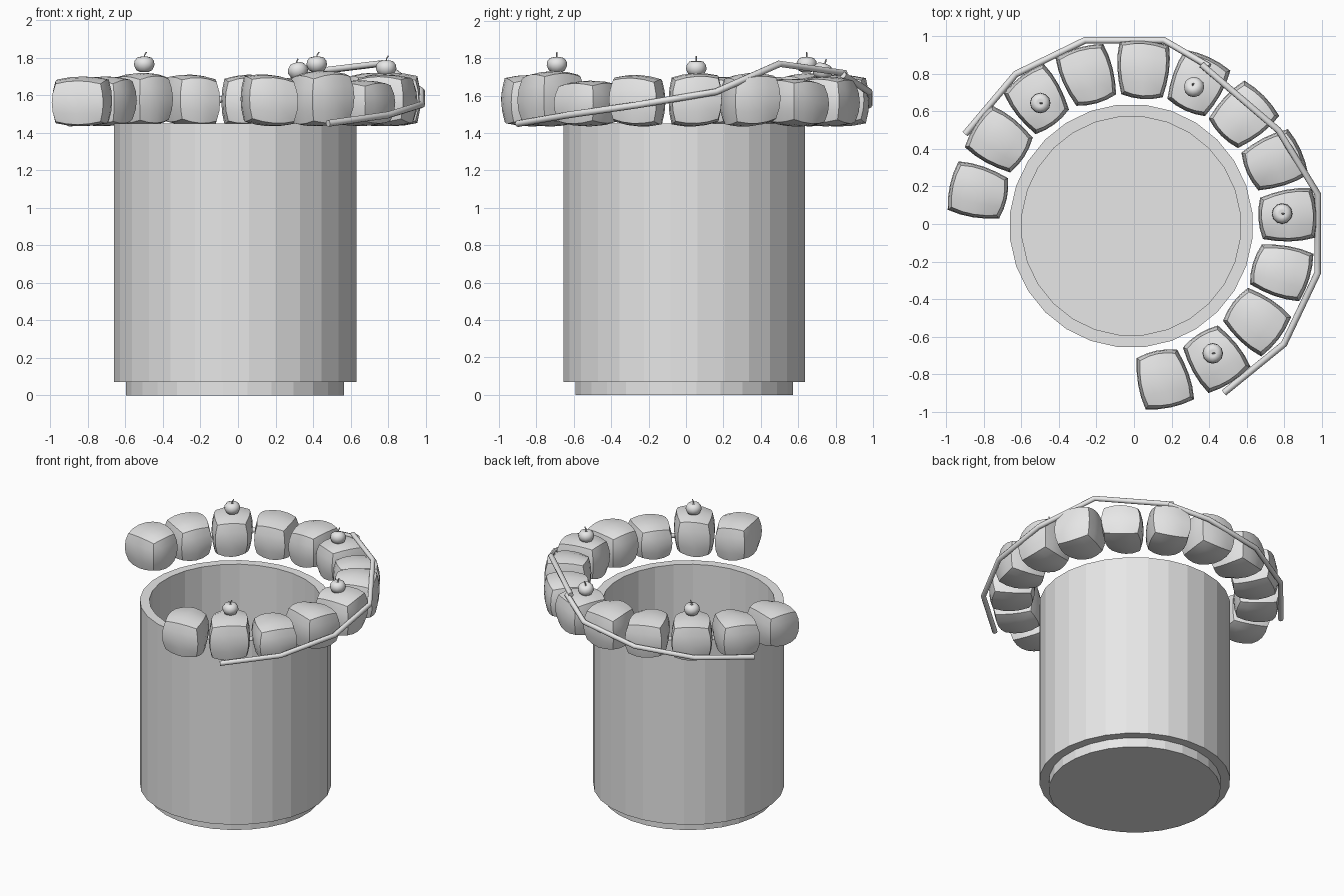
import bpy, bmesh, math, random
from mathutils import Vector, Matrix

random.seed(4)
cube = bpy.data.objects.get("Cube")
if cube:
    bpy.data.objects.remove(cube, do_unlink=True)

grey = bpy.data.materials.new("plain_grey")
grey.use_nodes = True
grey.diffuse_color = (0.8, 0.8, 0.8, 1)
grey.node_tree.nodes["Principled BSDF"].inputs["Base Color"].default_value = (0.8, 0.8, 0.8, 1)

CENTRE = Vector((-0.015, -0.01, 0))


def finish(bm, name, smooth_angle=None):
    """Turn a bmesh into a named grey object."""
    bmesh.ops.recalc_face_normals(bm, faces=bm.faces)
    mesh = bpy.data.meshes.new(name)
    bm.to_mesh(mesh)
    bm.free()
    mesh.materials.append(grey)
    obj = bpy.data.objects.new(name, mesh)
    bpy.context.collection.objects.link(obj)
    if smooth_angle:
        bpy.ops.object.select_all(action='DESELECT')
        obj.select_set(True)
        bpy.context.view_layer.objects.active = obj
        bpy.ops.object.shade_smooth_by_angle(angle=math.radians(smooth_angle))
    return obj


def lathe(profile, sides, name, location, smooth_angle=None):
    """Revolve a (radius, height) profile that starts and ends on the axis."""
    bm = bmesh.new()
    verts = [bm.verts.new((r, 0, z)) for r, z in profile]
    edges = [bm.edges.new(pair) for pair in zip(verts, verts[1:])]
    bmesh.ops.spin(bm, geom=verts + edges, cent=(0, 0, 0), axis=(0, 0, 1),
                   angle=math.tau, steps=sides, use_duplicate=False)
    bmesh.ops.remove_doubles(bm, verts=bm.verts, dist=0.0002)
    obj = finish(bm, name, smooth_angle)
    obj.location = location
    return obj


def tube(points, radius, sides, name):
    """Faceted tube along a path of straight segments."""
    curve = bpy.data.curves.new(name, 'CURVE')
    curve.dimensions = '3D'
    curve.bevel_depth = radius
    curve.bevel_resolution = sides // 2 - 2
    curve.use_fill_caps = True
    spline = curve.splines.new('POLY')
    spline.points.add(len(points) - 1)
    for point, co in zip(spline.points, points):
        point.co = (*co, 1)
    curve.materials.append(grey)
    obj = bpy.data.objects.new(name, curve)
    bpy.context.collection.objects.link(obj)
    return obj


# Pot: stepped foot, straight wall, flat rim and deep hollow
pot = lathe([(0, 0), (0.585, 0), (0.585, 0.07), (0.65, 0.07), (0.65, 1.45),
             (0.585, 1.45), (0.585, 0.01), (0, 0.01)], 28, "pot", CENTRE)
pot.rotation_euler.z = math.pi / 28


# Wreath stones: bulging blocks, narrower towards the pot
def stone(number, angle, top):
    bm = bmesh.new()
    bmesh.ops.create_cube(bm, size=2)
    bmesh.ops.subdivide_edges(bm, edges=bm.edges, cuts=3, use_grid_fill=True)
    half = Vector((0.156, 0.138, (top - 1.435) / 2))
    lean = random.uniform(-0.06, 0.06)
    tip = random.uniform(-0.07, 0.07)
    for v in bm.verts:
        x, y, z = v.co
        v.co = Vector((x * (1 - 0.11 * (y * y + z * z)),
                       y * (1 - 0.12 * (x * x + z * z)) * (1 + 0.09 * x) + lean * x,
                       z * (1 - 0.12 * (x * x + y * y)) + tip * y)) * half
    obj = finish(bm, f"wreath_stone_{number}", 40)
    obj.location = CENTRE + Vector((0.835 * math.cos(angle), 0.835 * math.sin(angle),
                                    (top + 1.435) / 2))
    obj.rotation_euler.z = angle
    return obj


tops = [1.70, 1.70, 1.72, 1.71, 1.71, 1.70, 1.69, 1.72, 1.72, 1.71, 1.68, 1.73, 1.71]
for i, top in enumerate(tops):
    stone(i + 1, math.radians(167.5 - 20.47 * i), top)


# Berries: squashed, dimpled balls with a short bent stem
def berry(number, location, tilt):
    profile = [(0, -0.036), (0.02, -0.042), (0.042, -0.031), (0.055, -0.004),
               (0.052, 0.018), (0.038, 0.036), (0.018, 0.041), (0, 0.032)]
    body = lathe(profile, 12, f"berry_{number}", location, 50)
    stem = tube([(0, 0, 0.03), (0.002, 0, 0.05), (0.012, 0, 0.066)], 0.004, 6,
                f"berry_stem_{number}")
    stem.parent = body
    body.rotation_euler = tilt


berry(1, (-0.50, 0.645, 1.765), (0, 0, 0))
berry(2, (0.32, 0.73, 1.73), (-0.3, -0.2, 0))
berry(3, (0.79, 0.055, 1.745), (0, 0, 0))
berry(4, (0.42, -0.69, 1.765), (0, 0, 0))

# Twigs: two long stems that climb around the outside of the stones
tube([(0.48, -0.90, 1.45), (0.80, -0.64, 1.495), (0.98, -0.26, 1.55),
      (0.98, 0.16, 1.62), (0.77, 0.50, 1.77), (0.36, 0.85, 1.72)], 0.018, 8, "side_twig")
tube([(-0.90, 0.48, 1.45), (-0.63, 0.80, 1.495), (-0.26, 0.98, 1.55),
      (0.16, 0.98, 1.62), (0.40, 0.84, 1.71)], 0.018, 8, "back_twig")
